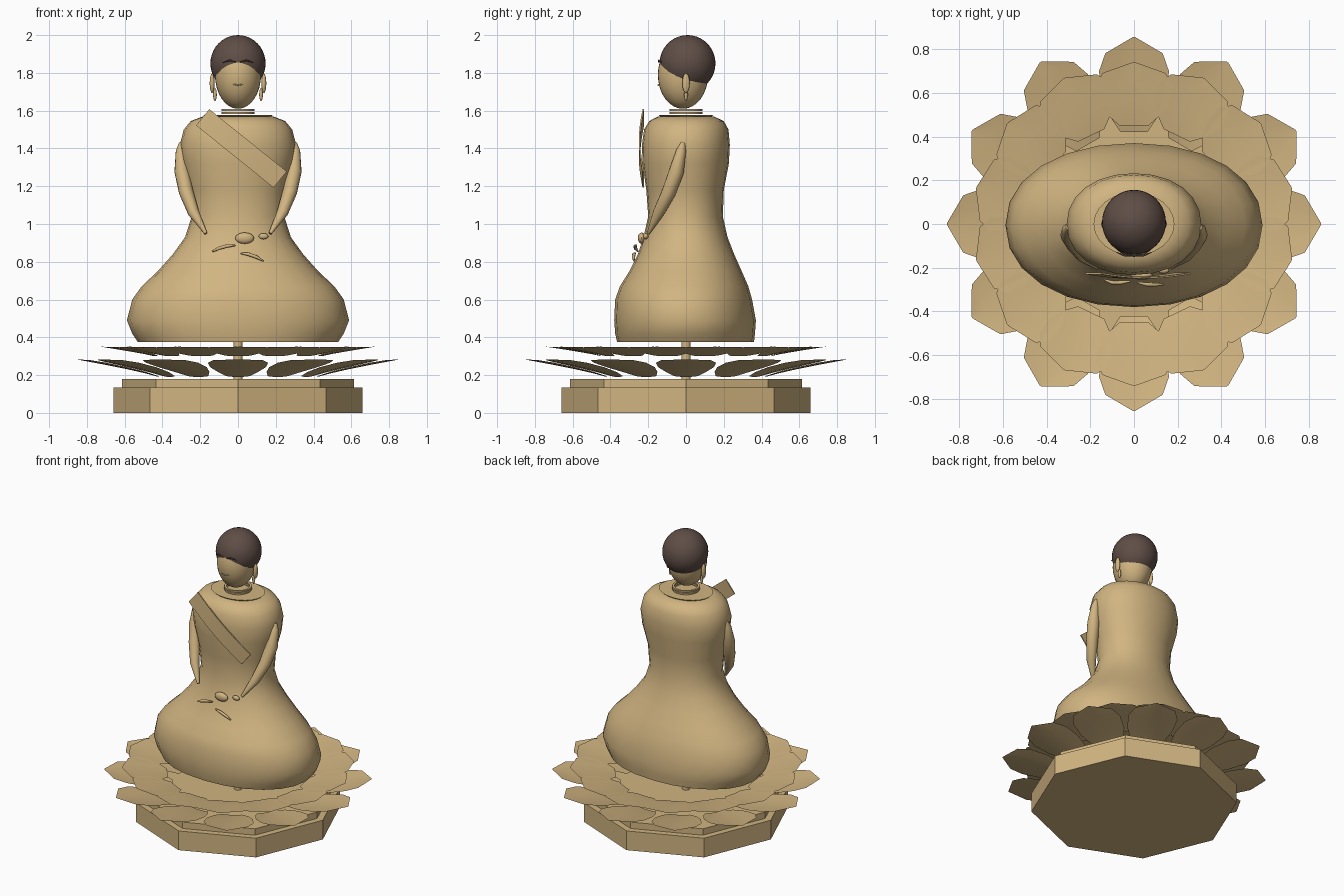
import bpy, bmesh
from math import sin, cos, pi, copysign
from mathutils import Vector, Matrix

default_cube = bpy.data.objects.get("Cube")
if default_cube:
    bpy.data.objects.remove(default_cube, do_unlink=True)


def make_material(name, colour):
    material = bpy.data.materials.new(name)
    material.use_nodes = True
    material.diffuse_color = (*colour, 1)
    shader = next(n for n in material.node_tree.nodes if n.type == 'BSDF_PRINCIPLED')
    shader.inputs["Base Color"].default_value = (*colour, 1)
    return material


sand = make_material("warm sand", (0.64, 0.46, 0.22))
brown = make_material("dark brown", (0.115, 0.075, 0.062))


def finish(name, bm, material=sand, smooth=True, fix_normals=True):
    """Turn a bmesh into a named object."""
    if fix_normals:
        bmesh.ops.recalc_face_normals(bm, faces=bm.faces)
    mesh = bpy.data.meshes.new(name)
    bm.to_mesh(mesh)
    bm.free()
    mesh.materials.append(material)
    part = bpy.data.objects.new(name, mesh)
    bpy.context.collection.objects.link(part)
    if smooth:
        bpy.ops.object.select_all(action='DESELECT')
        part.select_set(True)
        bpy.context.view_layer.objects.active = part
        bpy.ops.object.shade_smooth_by_angle(angle=pi / 4)
    return part


def loft(name, rings, material=sand, smooth=True):
    """Skin a list of point rings and cap both ends."""
    bm = bmesh.new()
    loops = [[bm.verts.new(p) for p in ring] for ring in rings]
    count = len(loops[0])
    for low, high in zip(loops, loops[1:]):
        for i in range(count):
            j = (i + 1) % count
            bm.faces.new((low[i], low[j], high[j], high[i]))
    bm.faces.new(loops[0][::-1])
    bm.faces.new(loops[-1])
    return finish(name, bm, material, smooth)


def oval(z, rx, front, back, sides=24, power=1.0):
    ring = []
    for i in range(sides):
        a = 2 * pi * i / sides
        c, s = cos(a), sin(a)
        x = copysign(abs(c) ** power, c) * rx
        y = copysign(abs(s) ** power, s) * (front + back) / 2
        ring.append((x, y + (back - front) / 2, z))
    return ring


def prism(name, radius, bottom, top, sides, top_radius=None, smooth=False):
    upper = top_radius or radius
    return loft(name, [oval(bottom, radius, radius, radius, sides),
                       oval(top, upper, upper, upper, sides)], smooth=smooth)


def ellipsoid(name, centre, radii, material=sand, segments=32):
    bm = bmesh.new()
    matrix = Matrix.Translation(centre) @ Matrix.Diagonal((*radii, 1))
    bmesh.ops.create_uvsphere(bm, u_segments=segments, v_segments=segments // 2,
                              radius=1, matrix=matrix)
    return finish(name, bm, material)


def tube(name, points, radii, material=sand, sides=10):
    """Sweep a circle of changing radius along a path."""
    path = [Vector(p) for p in points]
    rings = []
    for i, p in enumerate(path):
        along = (path[min(i + 1, len(path) - 1)] - path[max(i - 1, 0)]).normalized()
        u = along.cross(Vector((0, 1, 0.1))).normalized()
        v = along.cross(u)
        rings.append([p + radii[i] * (u * cos(2 * pi * k / sides) + v * sin(2 * pi * k / sides))
                      for k in range(sides)])
    return loft(name, rings, material)


def petal_ring(name, count, inner, outer, half_width, low, high, cup):
    """Ring of pointed, slightly cupped petals."""
    outline = ((0, 0.38), (0.15, 0.66), (0.38, 0.92), (0.64, 1), (0.83, 0.82), (1, 0.03))
    bm = bmesh.new()
    for n in range(count):
        turn = Matrix.Rotation(2 * pi * n / count, 3, 'Z')
        rows = []
        for t, w in outline:
            y = inner + (outer - inner) * t
            z = low + (high - low) * t ** 0.85
            rows.append([bm.verts.new(turn @ Vector((s * w * half_width, y, z + cup * w * s * s)))
                         for s in (-1, -0.5, 0, 0.5, 1)])
        for a, b in zip(rows, rows[1:]):
            for k in range(4):
                bm.faces.new((a[k], a[k + 1], b[k + 1], b[k]))
    return finish(name, bm, fix_normals=False)


# Octagonal pedestal, lotus petals and central stem
prism("pedestal_base", 0.66, 0, 0.135, 8)
prism("pedestal_step", 0.615, 0.135, 0.18, 8)
petal_ring("lower_petals", 12, 0.42, 0.855, 0.16, 0.19, 0.283, 0.012)
petal_ring("upper_petals", 14, 0.45, 0.74, 0.175, 0.3, 0.35, 0.008)
prism("lotus_stem", 0.025, 0.18, 0.39, 12, smooth=True)

# Robed body: height, half width, front depth, back depth
robe = (
    (0.375, 0.53, 0.365, 0.36), (0.42, 0.56, 0.375, 0.365), (0.49, 0.588, 0.38, 0.37),
    (0.6, 0.56, 0.375, 0.35), (0.67, 0.51, 0.35, 0.33), (0.75, 0.425, 0.3, 0.295),
    (0.84, 0.345, 0.255, 0.255), (0.93, 0.28, 0.225, 0.22), (1.04, 0.245, 0.2, 0.195),
    (1.18, 0.258, 0.21, 0.2), (1.32, 0.295, 0.23, 0.227), (1.42, 0.308, 0.233, 0.232),
    (1.5, 0.287, 0.222, 0.225), (1.545, 0.25, 0.195, 0.2), (1.568, 0.19, 0.15, 0.15),
)
loft("robed_body", [oval(z, rx, f, b, 24, 0.94) for z, rx, f, b in robe])
loft("robe_collar", [oval(1.56, 0.165, 0.125, 0.125), oval(1.578, 0.185, 0.145, 0.145)])


# Neck rings
def neck_ring(name, z):
    half, thick = 0.005, 0.014
    bm = bmesh.new()
    section = [(0.088, -half), (0.088, half), (0.088 - thick, half), (0.088 - thick, -half)]
    loops = [[bm.verts.new((r * cos(2 * pi * i / 24), r * sin(2 * pi * i / 24), z + h))
              for r, h in section] for i in range(24)]
    for i in range(24):
        a, b = loops[i], loops[(i + 1) % 24]
        for k in range(4):
            m = (k + 1) % 4
            bm.faces.new((a[k], b[k], b[m], a[m]))
    return finish(name, bm)


neck_ring("lower_neck_ring", 1.588)
neck_ring("upper_neck_ring", 1.604)

# Head, hair and face
ellipsoid("face", (0, -0.016, 1.79), (0.122, 0.133, 0.18))
ellipsoid("hair", (0, 0.008, 1.85), (0.146, 0.148, 0.15), brown, 40)
tube("mouth", [(-0.03, -0.141, 1.74), (0, -0.147, 1.735), (0.03, -0.141, 1.74)],
     [0.002, 0.004, 0.002])

# Paired parts on each side
for side, label in ((1, "left"), (-1, "right")):
    ellipsoid(label + "_ear", (side * 0.137, 0, 1.745), (0.013, 0.02, 0.052), segments=16)
    ellipsoid(label + "_earlobe", (side * 0.122, 0, 1.685), (0.01, 0.01, 0.035), segments=12)
    tube(label + "_eyebrow",
         [(side * x, y, z) for x, y, z in ((0.012, -0.145, 1.858), (0.045, -0.143, 1.866),
                                           (0.08, -0.13, 1.855))],
         [0.003, 0.005, 0.002], brown, 8)
    tube(label + "_arm",
         [(side * x, y, z) for x, y, z in (
             (0.3, -0.015, 1.43), (0.303, -0.025, 1.39), (0.297, -0.05, 1.28),
             (0.275, -0.09, 1.17), (0.235, -0.145, 1.06), (0.17, -0.2, 0.95))],
         [0.012, 0.026, 0.04, 0.038, 0.03, 0.008], sides=14)

# Hands resting in the lap and hints of the feet
ellipsoid("lap_hand", (0.035, -0.235, 0.925), (0.05, 0.02, 0.03), segments=16)
ellipsoid("left_fingers", (0.135, -0.213, 0.935), (0.026, 0.014, 0.016), segments=16)
tube("right_foot", [(-0.135, -0.255, 0.855), (-0.1, -0.268, 0.872),
                    (-0.06, -0.268, 0.883), (-0.015, -0.262, 0.887)],
     [0.004, 0.009, 0.009, 0.004])
tube("left_foot", [(0.015, -0.268, 0.845), (0.055, -0.276, 0.84),
                   (0.095, -0.278, 0.826), (0.135, -0.276, 0.805)],
     [0.004, 0.009, 0.009, 0.004])

# Diagonal sash, a thin strip bowed over the chest
start, end = Vector((-0.187, 0, 1.565)), Vector((0.223, 0, 1.235))
across = Vector((0.035, 0, 0.043))
rings = []
for i in range(9):
    t = i / 8
    middle = start.lerp(end, t)
    middle.y = -0.226 - 0.02 * sin(pi * t)
    depth = Vector((0, 0.004, 0))
    rings.append([middle + across - depth, middle - across - depth,
                  middle - across + depth, middle + across + depth])
loft("chest_sash", rings)
